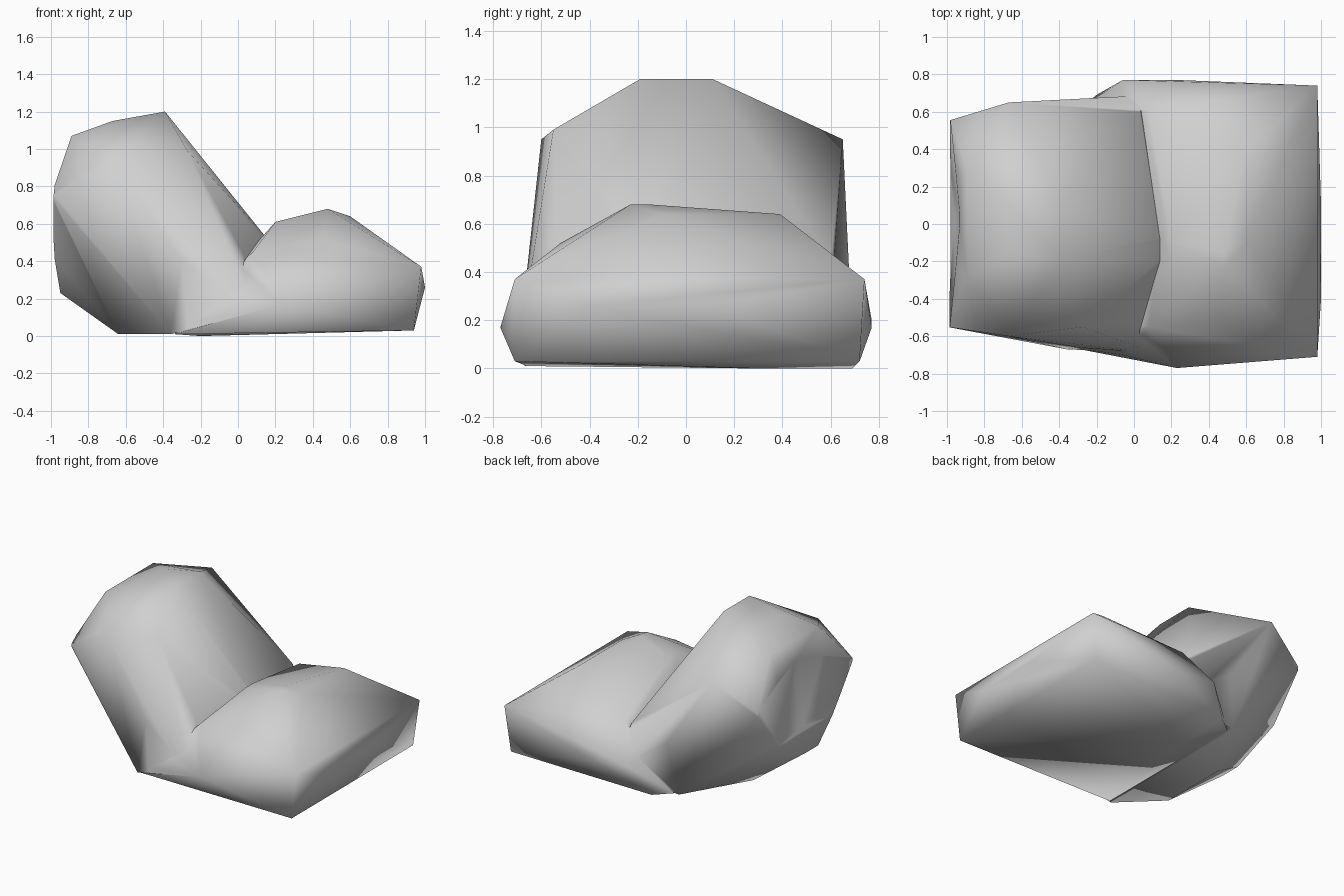
import bpy
import bmesh
from math import radians

# Remove the default object
default = bpy.data.objects.get("Cube")
if default:
    bpy.data.objects.remove(default, do_unlink=True)


def make_material(name, colour):
    material = bpy.data.materials.new(name)
    material.use_nodes = True
    material.diffuse_color = colour
    shader = material.node_tree.nodes["Principled BSDF"]
    shader.inputs["Base Color"].default_value = colour
    shader.inputs["Roughness"].default_value = 0.8
    return material


def make_lump(name, rails, material):
    """Wrap a faceted skin around rails; each rail is x, z, front y, back y."""
    mesh = bpy.data.meshes.new(name)
    bm = bmesh.new()
    for x, z, front, back in rails:
        for y in (front, back):
            bm.verts.new((x, y, z))
    result = bmesh.ops.convex_hull(bm, input=bm.verts)
    leftover = set(result["geom_interior"]) | set(result["geom_unused"])
    inner = [item for item in leftover if isinstance(item, bmesh.types.BMVert)]
    bmesh.ops.delete(bm, geom=inner, context="VERTS")
    bmesh.ops.recalc_face_normals(bm, faces=bm.faces)
    bm.to_mesh(mesh)
    bm.free()
    mesh.materials.append(material)
    lump = bpy.data.objects.new(name, mesh)
    bpy.context.collection.objects.link(lump)
    return lump


def combine(target, helper, operation):
    """Apply a boolean to the target and discard the helper."""
    modifier = target.modifiers.new(operation.lower(), "BOOLEAN")
    modifier.operation = operation
    modifier.solver = "EXACT"
    modifier.object = helper
    bpy.ops.object.select_all(action="DESELECT")
    target.select_set(True)
    bpy.context.view_layer.objects.active = target
    bpy.ops.object.modifier_apply(modifier=modifier.name)
    bpy.data.objects.remove(helper, do_unlink=True)


grey = make_material("light_grey", (0.63, 0.63, 0.63, 1.0))

# Tall leaning half: crown, rear, underside, flanks, then the inner slope
upright_rails = [
    (-.39, 1.2, -.19, .11),
    (-.67, 1.15, -.15, .1),
    (-.89, 1.07, -.29, .27),
    (-1, .75, -.55, .55),
    (-.98, .41, -.32, .3),
    (-.95, .23, -.2, -.04),
    (-.64, .01, -.4, .12),
    (-.36, .01, -.67, .6),
    (-.3, .4, -.66, .66),
    (-.67, .95, -.6, .65),
    (-.27, .99, -.55, .1),
    (.03, .44, -.53, .6),
    (.14, .54, -.2, -.08),
    (.1, .12, -.69, .69),
]

# Low broad half: crest, blunt end, sides and underside
base_rails = [
    (.08, .45, -.55, .61),
    (.2, .61, -.2, -.1),
    (.45, .52, -.52, .5),
    (.48, .68, -.23, -.15),
    (.6, .64, -.1, .39),
    (.98, .37, -.71, .74),
    (1, .26, -.4, .1),
    (.94, .03, -.71, .72),
    (.23, .17, -.77, .77),
    (-.06, .2, -.7, .77),
    (-.2, 0, .3, .69),
    (-.34, .01, -.66, .58),
]

# Shallow vertical hollow in the rear
hollow_rails = [
    (-1.1, .3, -1.7, 1.7),
    (-1.1, 1.3, -1.7, 1.7),
    (-.96, .45, 0, .05),
    (-.93, .98, 0, .05),
]

block = make_lump("bent_block", base_rails, grey)
combine(block, make_lump("upright_helper", upright_rails, grey), "UNION")
combine(block, make_lump("hollow_cutter", hollow_rails, grey), "DIFFERENCE")

# Soft shading over the whole lump, keeping only the tightest rims
bpy.ops.object.shade_smooth_by_angle(angle=radians(80))
